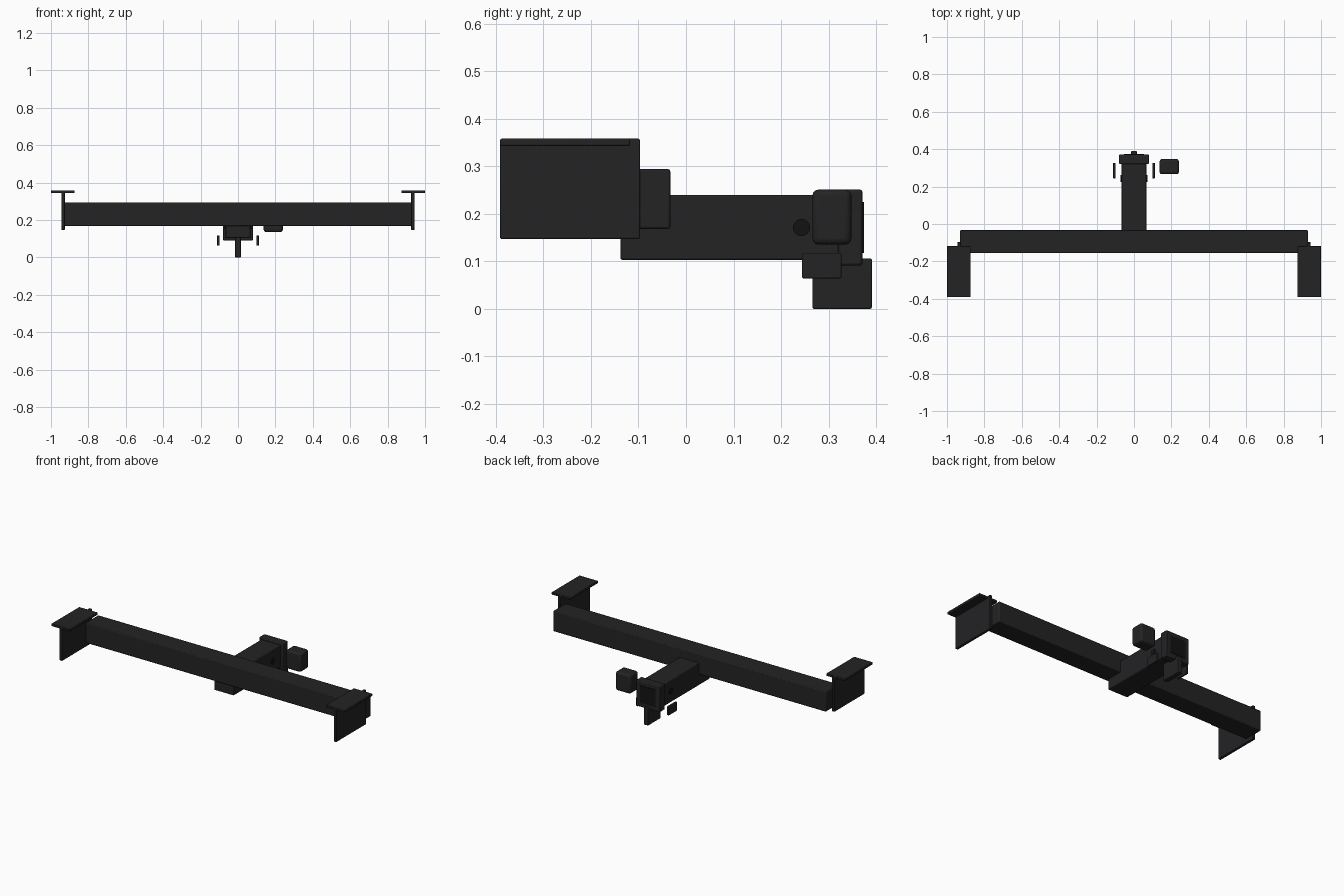
import bpy
from math import pi

if "Cube" in bpy.data.objects:
    bpy.data.objects.remove(bpy.data.objects["Cube"])


def material(name, v):
    m = bpy.data.materials.new(name)
    m.diffuse_color = (v, v, v * 1.08, 1)
    m.use_nodes = True
    m.node_tree.nodes["Principled BSDF"].inputs["Base Color"].default_value = m.diffuse_color
    return m


STEEL = material("black_steel", 0.017)
DARK = material("dark_opening", 0.006)


def finish(o, name, mat, bevel, segments):
    o.name = name
    o.data.materials.append(mat)
    if bevel:
        b = o.modifiers.new("bevel", 'BEVEL')
        b.width = bevel
        b.segments = segments
    bpy.ops.object.shade_smooth_by_angle()
    return o


def box(name, x, y, z, bevel=0.003, segments=2, mat=STEEL):
    """Box from (min, max) ranges on each axis."""
    r = (x, y, z)
    bpy.ops.mesh.primitive_cube_add(size=1, location=[(a + b) / 2 for a, b in r])
    o = bpy.context.object
    o.scale = [b - a for a, b in r]
    bpy.ops.object.transform_apply(location=False, rotation=False, scale=True)
    return finish(o, name, mat, bevel, segments)


def mirrored(s, a, b):
    return tuple(sorted((s * a, s * b)))


# Main cross tube
box("cross_tube", (-0.93, 0.93), (-0.156, -0.033), (0.168, 0.294), 0.005)

# Receiver tube, reinforcing collar and its dark opening
box("receiver_tube", (-0.067, 0.067), (-0.138, 0.35), (0.103, 0.239), 0.004)
box("receiver_collar", (-0.08, 0.08), (0.32, 0.371), (0.091, 0.251), 0.005)
box("receiver_opening", (-0.053, 0.053), (0.33, 0.374), (0.118, 0.225), 0, mat=DARK)

# Chain plate below the receiver
box("chain_plate", (-0.015, 0.015), (0.266, 0.391), (0.0, 0.106))

# Wiring connector block
box("wiring_connector", (0.137, 0.24), (0.266, 0.348), (0.135, 0.251), 0.013, 3)

for s, side in ((-1, "left"), (1, "right")):
    # Frame brackets: vertical plate with top flange
    box(f"{side}_bracket_plate", mirrored(s, 0.926, 0.944), (-0.391, -0.097), (0.147, 0.358))
    box(f"{side}_bracket_flange", mirrored(s, 0.873, 1.0), (-0.391, -0.118), (0.343, 0.358))
    # Safety chain tabs
    box(f"{side}_chain_tab", mirrored(s, 0.098, 0.112), (0.244, 0.327), (0.064, 0.118))
    # Hitch pin hole discs
    bpy.ops.mesh.primitive_cylinder_add(vertices=24, radius=0.018, depth=0.012,
                                        location=(s * 0.065, 0.243, 0.171),
                                        rotation=(0, pi / 2, 0))
    finish(bpy.context.object, f"{side}_pin_hole", DARK, 0, 1)
